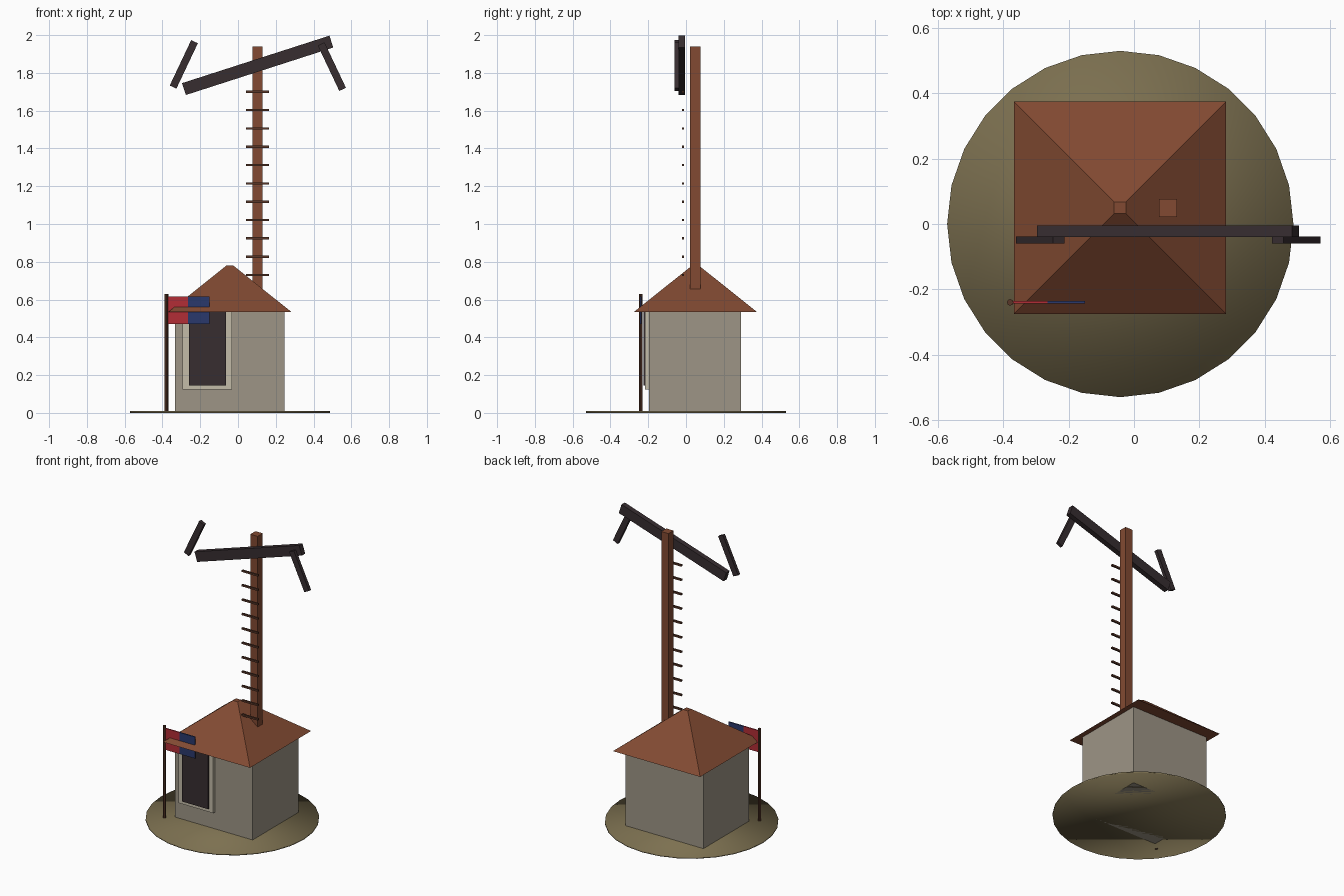
import bpy
import math

if "Cube" in bpy.data.objects:
    bpy.data.objects.remove(bpy.data.objects["Cube"])


def srgb(r, g, b):
    def lin(c):
        c /= 255
        return c / 12.92 if c <= 0.04045 else ((c + 0.055) / 1.055) ** 2.4
    return (lin(r), lin(g), lin(b), 1)


def material(name, rgb):
    m = bpy.data.materials.new(name)
    m.diffuse_color = srgb(*rgb)
    m.use_nodes = True
    m.node_tree.nodes["Principled BSDF"].inputs["Base Color"].default_value = m.diffuse_color
    return m


WALL = material("stone_wall", (157, 149, 134))
TRIM = material("pale_trim", (196, 188, 168))
ROOF = material("rust_brown", (130, 74, 50))
RUNG = material("dark_brown", (88, 54, 40))
DARK = material("charcoal", (55, 45, 48))
GRASS = material("olive_ground", (124, 112, 80))
RED = material("flag_red", (178, 45, 54))
BLUE = material("flag_blue", (42, 56, 108))


def finish(name, mat):
    ob = bpy.context.object
    ob.name = name
    ob.data.materials.append(mat)
    return ob


def box(name, mat, x, y, z):
    """Box from (min, max) pairs on each axis."""
    bpy.ops.mesh.primitive_cube_add(size=1, location=[sum(p) / 2 for p in (x, y, z)])
    ob = finish(name, mat)
    ob.scale = [p[1] - p[0] for p in (x, y, z)]
    return ob


def beam(name, mat, x, z, length, width, y, angle):
    """Bar in the front plane, tilted by angle degrees up from x."""
    ob = box(name, mat, (x - length / 2, x + length / 2), y,
             (z - width / 2, z + width / 2))
    ob.rotation_euler.y = -math.radians(angle)
    return ob


# Round ground disc, smooth over the rim
bpy.ops.mesh.primitive_cylinder_add(vertices=28, radius=0.53, depth=0.01,
                                    location=(-0.042, 0, 0.005))
finish("ground_disc", GRASS)
bpy.ops.object.shade_smooth()

# House body
box("house_walls", WALL, (-0.333, 0.247), (-0.197, 0.29), (0.0, 0.54))

# Hipped roof with a tiny flat top
bpy.ops.mesh.primitive_cone_add(vertices=4, radius1=0.325 * math.sqrt(2),
                                radius2=0.018 * math.sqrt(2), depth=0.245,
                                location=(-0.043, 0.05, 0.6575),
                                rotation=(0, 0, math.pi / 4))
finish("roof", ROOF)

# Door and frame
box("door_frame", TRIM, (-0.293, -0.033), (-0.217, -0.19), (0.123, 0.545))
box("door", DARK, (-0.26, -0.064), (-0.226, -0.2), (0.145, 0.54))

# Mast and ladder rungs
box("mast", ROOF, (0.077, 0.131), (0.022, 0.076), (0.6, 1.94))
for i in range(11):
    z = 0.73 + i * 0.097
    box(f"ladder_rung_{i + 1}", RUNG, (0.043, 0.163), (-0.022, -0.01),
        (z - 0.006, z + 0.006))

# Signal arms
beam("main_arm", DARK, 0.104, 1.84, 0.82, 0.066, (-0.04, -0.005), 17.85)
beam("left_signal_arm", DARK, -0.287, 1.845, 0.266, 0.039, (-0.06, -0.038), 64.7)
beam("right_signal_arm", DARK, 0.497, 1.833, 0.266, 0.039, (-0.06, -0.038), -64.7)

# Flag pole and two-colour flag
bpy.ops.mesh.primitive_cylinder_add(vertices=8, radius=0.01, depth=0.63,
                                    location=(-0.379, -0.24, 0.315))
finish("flag_pole", RUNG)
box("flag_red_half", RED, (-0.375, -0.265), (-0.244, -0.236), (0.47, 0.615))
box("flag_blue_half", BLUE, (-0.265, -0.15), (-0.244, -0.236), (0.47, 0.615))
